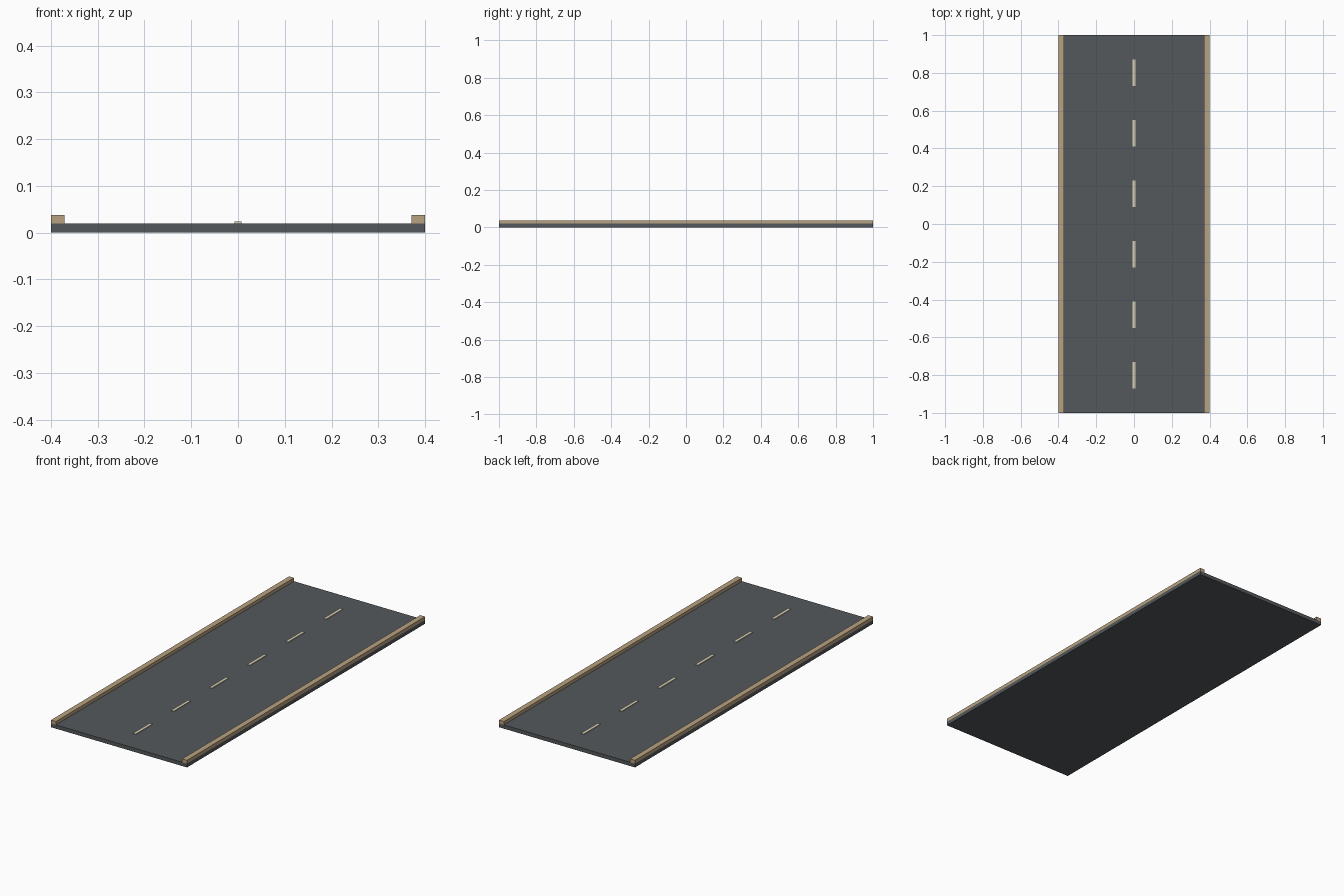
import bpy

if "Cube" in bpy.data.objects:
    bpy.data.objects.remove(bpy.data.objects["Cube"])


def material(name, color):
    m = bpy.data.materials.new(name)
    m.diffuse_color = color
    m.use_nodes = True
    m.node_tree.nodes["Principled BSDF"].inputs["Base Color"].default_value = m.diffuse_color
    return m


def box(name, x, y, z, mat):
    """Box from (min, max) ranges on each axis."""
    bpy.ops.mesh.primitive_cube_add(size=1)
    ob = bpy.context.object
    ob.name = name
    ranges = (x, y, z)
    ob.location = [(a + b) / 2 for a, b in ranges]
    ob.scale = [b - a for a, b in ranges]
    bpy.ops.object.transform_apply(location=False, rotation=False, scale=True)
    ob.data.materials.append(mat)
    return ob


asphalt = material("asphalt", (0.09, 0.098, 0.105, 1))
stone = material("curb_stone", (0.48, 0.36, 0.22, 1))
paint = material("lane_paint", (0.68, 0.63, 0.45, 1))

# Road slab
box("road_slab", (-0.4, 0.4), (-1, 1), (0, 0.02), asphalt)

# Raised curbs along both long edges
for side, x in (("left", (-0.4, -0.371)), ("right", (0.371, 0.4))):
    box(f"{side}_curb", x, (-1, 1), (0.02, 0.038), stone)

# Dashed centre line
for i in range(6):
    y = -0.8 + 0.32 * i
    box(f"lane_dash_{i + 1}", (-0.008, 0.008), (y - 0.07, y + 0.07), (0.019, 0.0235), paint)
